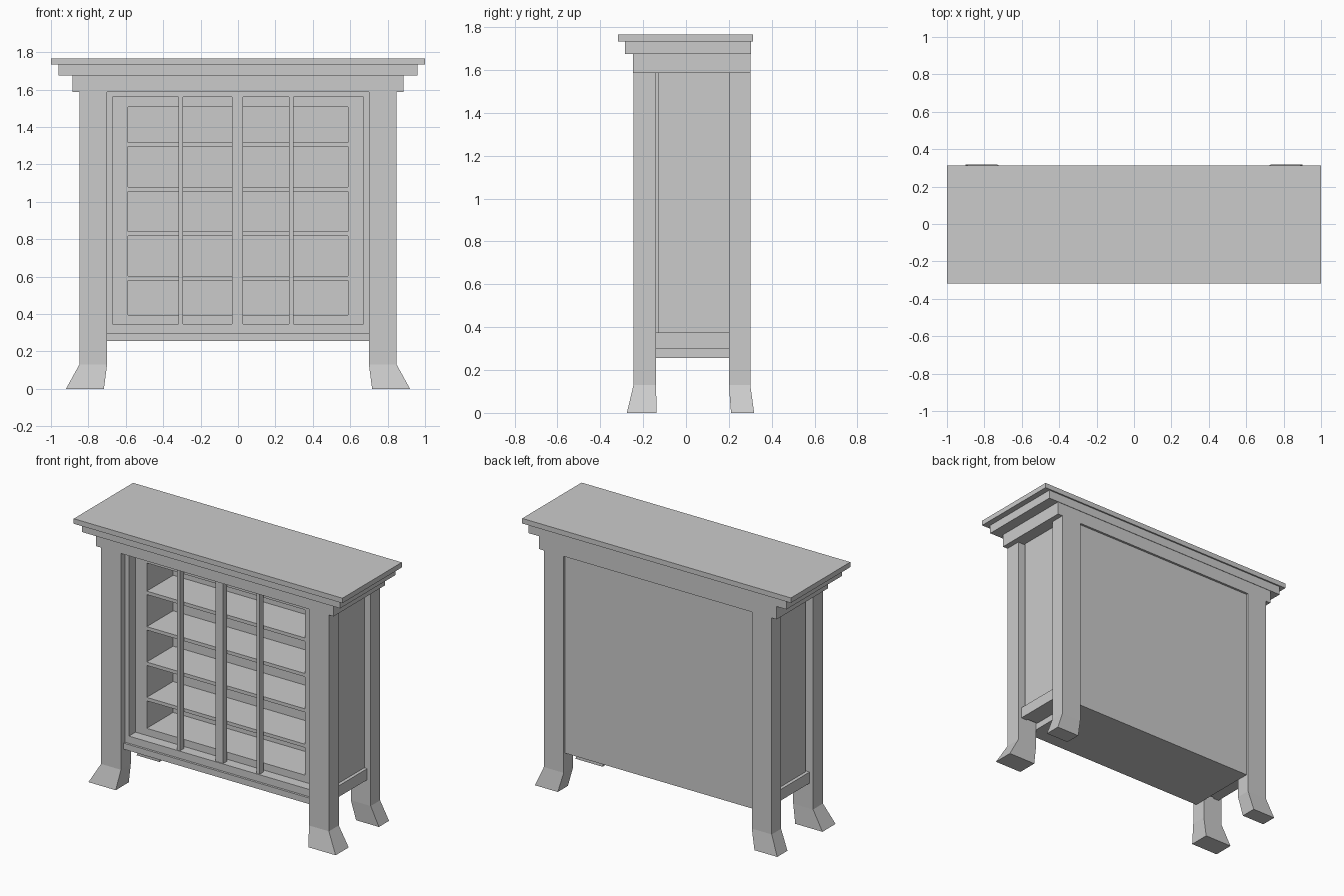
import bpy
import bmesh

if "Cube" in bpy.data.objects:
    bpy.data.objects.remove(bpy.data.objects["Cube"])


def loft(name, sections):
    """Solid through rectangles given as (x0, x1, y0, y1, z), bottom to top."""
    bm = bmesh.new()
    rings = []
    for x0, x1, y0, y1, z in sections:
        rings.append([bm.verts.new(p) for p in
                      ((x0, y0, z), (x1, y0, z), (x1, y1, z), (x0, y1, z))])
    bm.faces.new(rings[0][::-1])
    bm.faces.new(rings[-1])
    for a, b in zip(rings, rings[1:]):
        for i in range(4):
            j = (i + 1) % 4
            bm.faces.new((a[i], a[j], b[j], b[i]))
    bmesh.ops.recalc_face_normals(bm, faces=bm.faces)
    mesh = bpy.data.meshes.new(name)
    bm.to_mesh(mesh)
    bm.free()
    ob = bpy.data.objects.new(name, mesh)
    bpy.context.collection.objects.link(ob)
    return ob


def box(name, x0, x1, y0, y1, z0, z1):
    return loft(name, [(x0, x1, y0, y1, z0), (x0, x1, y0, y1, z1)])


def mirror(ob):
    ob.modifiers.new("mirror_x", 'MIRROR').use_axis[0] = True
    return ob


# Stepped cornice and top
box("top_slab", -1, 1, -0.318, 0.313, 1.733, 1.767)
box("upper_moulding", -0.96, 0.96, -0.285, 0.303, 1.675, 1.733)
box("lower_moulding", -0.885, 0.885, -0.248, 0.30, 1.587, 1.675)

# Corner posts with flared feet
mirror(loft("front_post", [(0.717, 0.92, -0.276, -0.137, 0),
                           (0.70, 0.848, -0.245, -0.14, 0.13),
                           (0.70, 0.848, -0.245, -0.14, 1.587)]))
mirror(loft("back_post", [(0.732, 0.902, 0.21, 0.318, 0),
                          (0.70, 0.848, 0.20, 0.30, 0.13),
                          (0.70, 0.848, 0.20, 0.30, 1.587)]))

# Carcass
mirror(box("side_panel", 0.588, 0.80, -0.13, 0.22, 0.30, 1.587))
mirror(box("side_rail", 0.78, 0.822, -0.15, 0.21, 0.30, 0.375))
box("back_panel", -0.70, 0.70, 0.15, 0.285, 0.257, 1.587)
box("cabinet_floor", -0.70, 0.70, -0.13, 0.16, 0.257, 0.395)
box("cabinet_ceiling", -0.60, 0.60, -0.13, 0.16, 1.507, 1.587)

# Shelves
for i, z in enumerate((0.58, 0.818, 1.056, 1.295)):
    box(f"shelf_{i + 1}", -0.60, 0.60, -0.13, 0.16, z, z + 0.023)

# Front rail and door frame
box("front_bottom_rail", -0.70, 0.70, -0.215, -0.12, 0.257, 0.298)
mirror(box("door_stile", 0.672, 0.70, -0.20, -0.12, 0.298, 1.587))
box("door_bottom_rail", -0.672, 0.672, -0.20, -0.12, 0.298, 0.347)
box("door_top_rail", -0.672, 0.672, -0.20, -0.12, 1.56, 1.587)

# Door bars
for name, x0, x1 in (("left_bar", -0.319, -0.295), ("centre_bar", -0.032, 0.026),
                     ("right_bar", 0.273, 0.297)):
    box(name, x0, x1, -0.195, -0.155, 0.34, 1.57)
